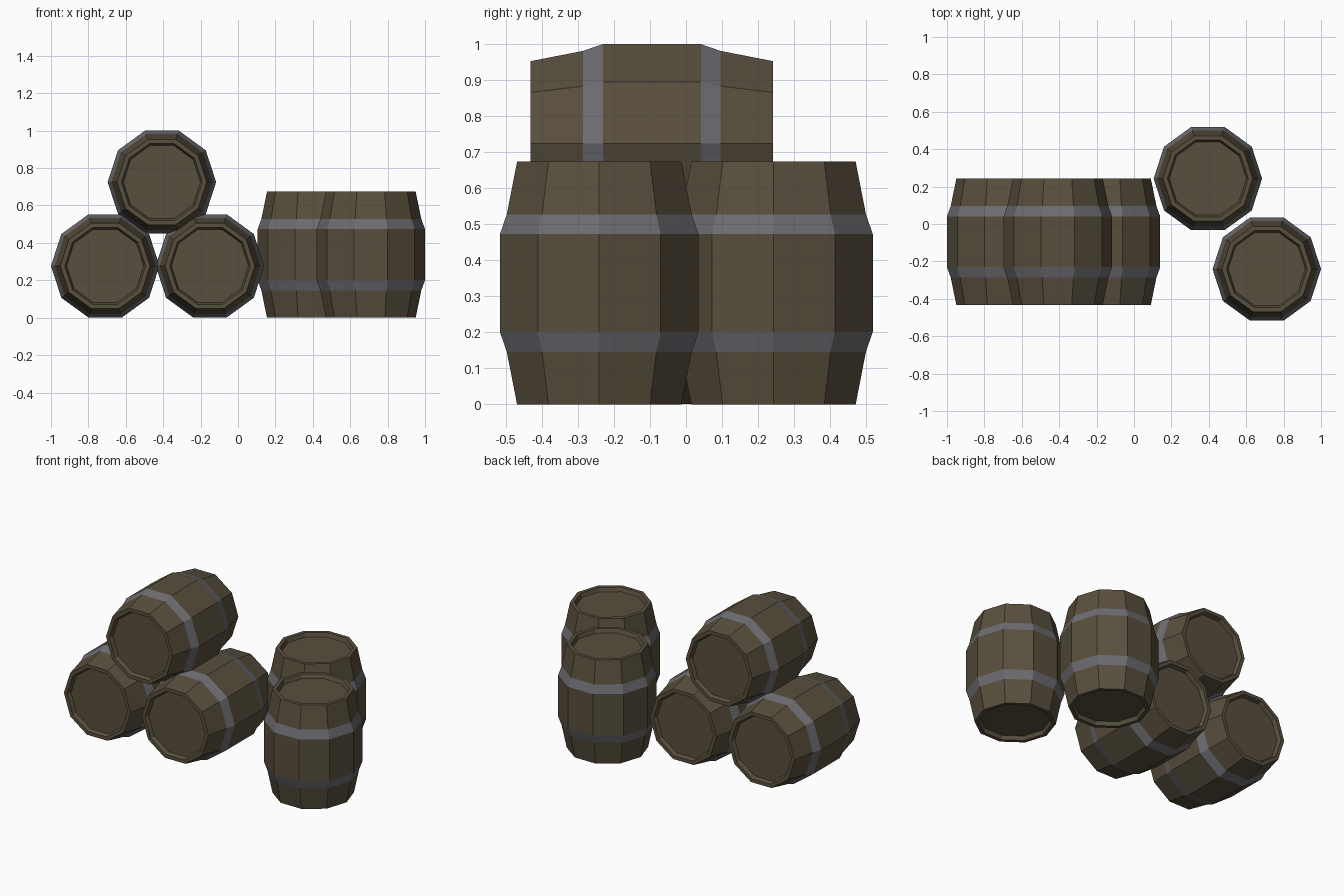
import bpy, bmesh, math
from mathutils import Matrix

if "Cube" in bpy.data.objects:
    bpy.data.objects.remove(bpy.data.objects["Cube"])

SIDES = 10
HALF = 0.337          # half the barrel length

def material(name, rgb):
    m = bpy.data.materials.new(name)
    m.diffuse_color = (*rgb, 1.0)
    m.use_nodes = True
    m.node_tree.nodes["Principled BSDF"].inputs["Base Color"].default_value = m.diffuse_color
    return m

wood = material("dark_wood", (0.098, 0.078, 0.047))
iron = material("grey_iron", (0.150, 0.150, 0.168))

# Half profile from the belly outwards: (radius, distance from middle)
OUTER = [(0.290, 0.136), (0.270, 0.191), (0.240, HALF),   # belly, hoop, rim
         (0.216, HALF), (0.206, HALF - 0.025)]            # rim inside, recessed lid
PROFILE = [(r, -z) for r, z in reversed(OUTER)] + OUTER
HOOPS = (3 - 0, 5)    # ring spans painted as iron, one each side of the belly
HOOPS = (len(OUTER) - 2, len(OUTER))

def barrel(name, location, lying):
    bm = bmesh.new()
    rings = [[bm.verts.new((r * math.cos(2 * math.pi * i / SIDES),
                            r * math.sin(2 * math.pi * i / SIDES), z))
              for i in range(SIDES)] for r, z in PROFILE]
    # Staves and hoops
    for k, (a, b) in enumerate(zip(rings, rings[1:])):
        for i in range(SIDES):
            j = (i + 1) % SIDES
            f = bm.faces.new((a[i], a[j], b[j], b[i]))
            f.material_index = 1 if k in HOOPS else 0
    # Lids
    bm.faces.new(rings[-1])
    bm.faces.new(list(reversed(rings[0])))
    bmesh.ops.recalc_face_normals(bm, faces=bm.faces)
    if lying:
        bm.transform(Matrix.Rotation(math.pi / 2, 4, 'X'))
    mesh = bpy.data.meshes.new(name)
    bm.to_mesh(mesh)
    bm.free()
    mesh.materials.append(wood)
    mesh.materials.append(iron)
    obj = bpy.data.objects.new(name, mesh)
    obj.location = location
    bpy.context.collection.objects.link(obj)

# Stacked barrels on their sides
barrel("lying_barrel_left", (-0.71, -0.095, 0.277), True)
barrel("lying_barrel_right", (-0.15, -0.095, 0.277), True)
barrel("lying_barrel_top", (-0.407, -0.095, 0.725), True)
# Upright barrels
barrel("upright_barrel_back", (0.395, 0.243, HALF), False)
barrel("upright_barrel_front", (0.71, -0.241, HALF), False)
